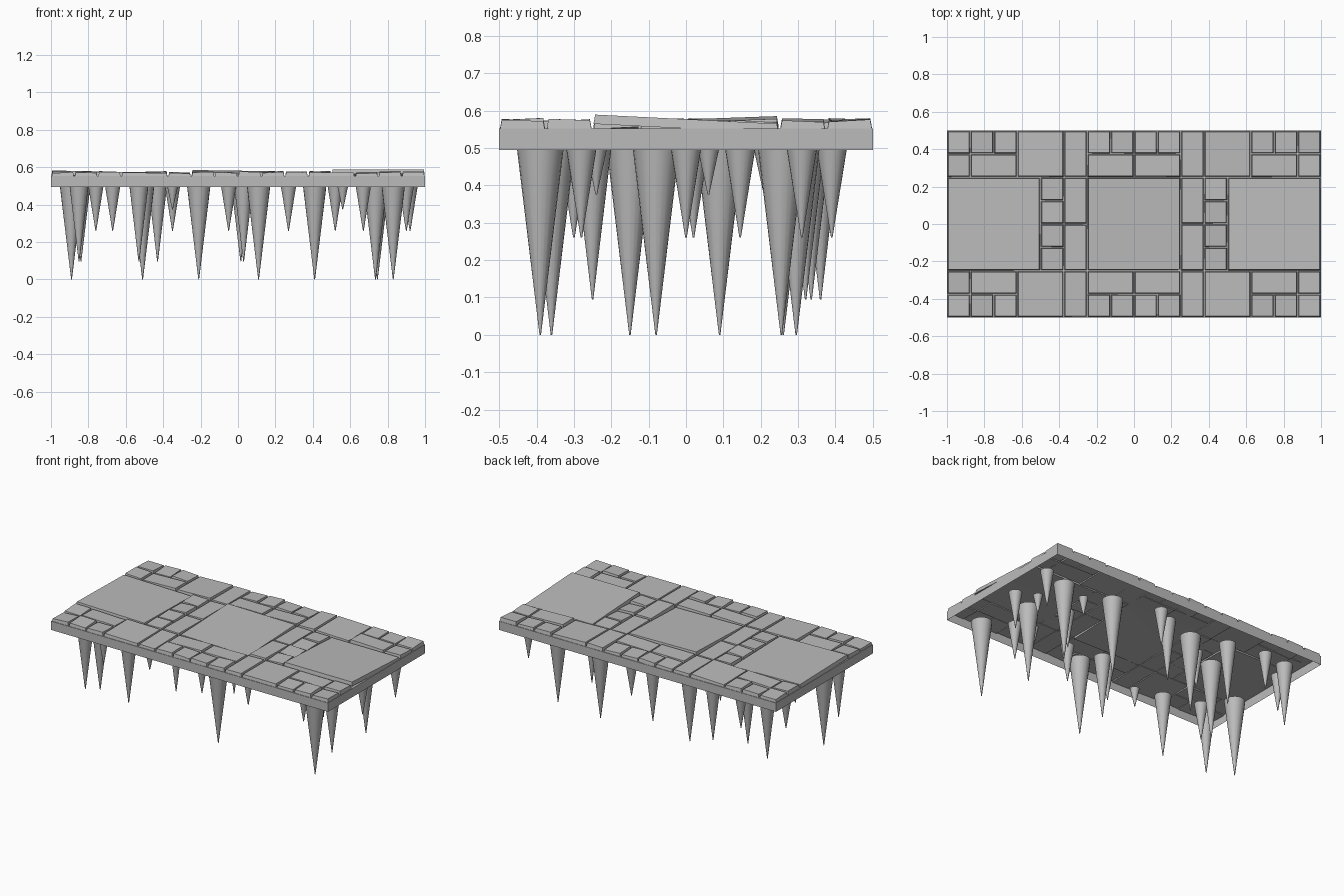
import bpy, bmesh, random
from mathutils import Vector

random.seed(4)
if "Cube" in bpy.data.objects:
    bpy.data.objects.remove(bpy.data.objects["Cube"], do_unlink=True)

stone = bpy.data.materials.new("grey_stone")
stone.use_nodes = True
GREY = (0.5, 0.5, 0.5, 1)
stone.diffuse_color = GREY
stone.node_tree.nodes["Principled BSDF"].inputs["Base Color"].default_value = GREY

TOP = 0.557      # upper face of the base
RIM = 0.5        # lower edge of the base, where the spikes begin
UNIT = 0.125     # paving grid


def add_object(name, bm):
    mesh = bpy.data.meshes.new(name)
    bm.to_mesh(mesh)
    bm.free()
    mesh.materials.append(stone)
    obj = bpy.data.objects.new(name, mesh)
    bpy.context.collection.objects.link(obj)
    return obj


# Base: shallow tray, open underneath
bm = bmesh.new()
bmesh.ops.create_cube(bm, size=1)
for v in bm.verts:
    v.co = Vector((v.co.x * 2, v.co.y, TOP if v.co.z > 0 else RIM))
bm.normal_update()
bmesh.ops.delete(bm, geom=[f for f in bm.faces if f.normal.z < -0.5], context="FACES")
add_object("platform_base", bm)


def add_tile(bm, x, y, w, h, slope_x, slope_y, lift=0.0):
    """Tilted paving block with a slightly tapered top; x, y, w, h in grid units."""
    cx, cy = (x + w / 2) * UNIT, (y + h / 2) * UNIT
    for v in bmesh.ops.create_cube(bm, size=1)["verts"]:
        upper = v.co.z > 0
        gap = 0.014 if upper else 0.005
        dx, dy = v.co.x * (w * UNIT - gap), v.co.y * (h * UNIT - gap)
        z = TOP + lift + (0.021 if upper else -0.004) + slope_x * dx + slope_y * dy
        v.co = Vector((cx + dx, cy + dy, z))


# Small paving: one quarter of the pattern, mirrored both ways
quarter = [(0, 3, 1, 1), (1, 3, 1, 1), (0, 2, 2, 1), (2, 2, 1, 2), (3, 2, 2, 2),
           (5, 3, 1, 1), (6, 3, 1, 1), (7, 3, 1, 1), (5, 2, 2, 1), (7, 2, 1, 1),
           (2, 0, 1, 2), (3, 0, 1, 1), (3, 1, 1, 1)]
bm = bmesh.new()
for x, y, w, h in quarter:
    for px in (x, -x - w):
        for py in (y, -y - h):
            tilt = 0.008 / (max(w, h) * UNIT)
            add_tile(bm, px, py, w, h, random.uniform(-tilt, tilt),
                     random.uniform(-tilt, tilt), random.uniform(-0.003, 0.003))
add_object("small_paving", bm)

# Three large slabs
for name, x, sx, sy, lift in (("left_slab", 4, 0.0, -0.05, 0.004),
                              ("centre_slab", -2, -0.015, 0.035, 0.0),
                              ("right_slab", -8, -0.02, -0.02, 0.0)):
    bm = bmesh.new()
    add_tile(bm, x, -2, 4, 4, sx, sy, lift)
    add_object(name, bm)

# Hanging spikes: tip height, radius, positions
spikes = {
    "large_spikes": (0.005, 0.062, [(0.83, -0.39), (0.735, -0.08), (0.745, 0.255),
                     (0.41, 0.295), (0.11, -0.36), (-0.21, 0.26), (-0.51, 0.09),
                     (-0.89, -0.15)]),
    "medium_spikes": (0.1, 0.05, [(0.03, -0.25), (0.015, 0.32), (-0.43, 0.335),
                      (-0.84, 0.36), (-0.85, -0.36), (-0.53, -0.37)]),
    "small_spikes": (0.265, 0.04, [(0.52, 0.02), (0.27, -0.28), (-0.05, -0.3),
                     (0.12, 0.39), (0.67, -0.28), (0.9, 0.0), (0.92, 0.31),
                     (-0.35, 0.145), (-0.76, -0.3), (-0.67, 0.39), (-0.89, 0.24)]),
    "tiny_spikes": (0.38, 0.028, [(0.78, 0.06), (0.56, 0.21), (-0.35, -0.41),
                    (0.56, -0.24)]),
}
for name, (tip, radius, places) in spikes.items():
    bm = bmesh.new()
    for x, y in places:
        cone = bmesh.ops.create_cone(bm, cap_ends=False, segments=20, radius1=0.002,
                                     radius2=radius, depth=RIM - tip)
        bmesh.ops.translate(bm, verts=cone["verts"], vec=(x, y, (RIM + tip) / 2))
    for f in bm.faces:
        f.smooth = True
    add_object(name, bm)

# Settle the model on the ground
low = min(v.co.z for o in bpy.data.objects if o.type == "MESH" for v in o.data.vertices)
for o in bpy.data.objects:
    if o.type == "MESH":
        o.location.z -= low
